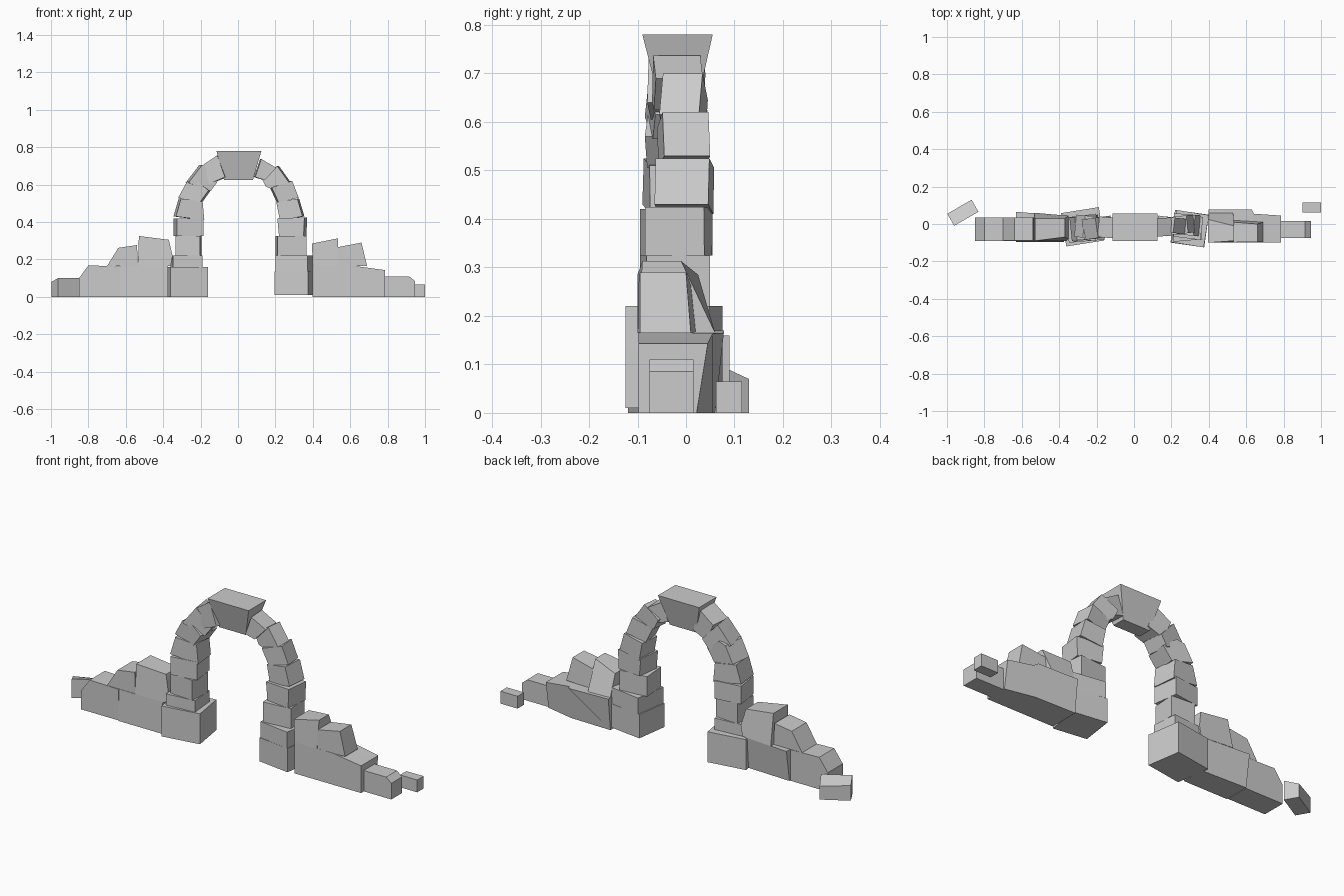
import bpy, bmesh, math


def stone(name, pts, y0, y1, yaw=0.0, smooth=False):
    """Cut stone: xz outline (x, z[, front y, back y]) run from y0 to y1.
    With a yaw it turns about its own centre and keeps its overall extents."""
    a = math.radians(yaw)
    c, s = math.cos(a), math.sin(a)
    xs = [p[0] for p in pts]
    cx, cy = (min(xs) + max(xs)) / 2, (y0 + y1) / 2
    W, D = max(xs) - min(xs), y1 - y0
    k = c * c - s * s
    fx = (W * c - D * abs(s)) / k / W
    fy = (D * c - W * abs(s)) / k / D

    def place(x, y, z):
        u, v = (x - cx) * fx, (y - cy) * fy
        return (cx + u * c - v * s, cy + u * s + v * c, z)

    bm = bmesh.new()
    front = [bm.verts.new(place(p[0], p[2] if len(p) > 2 else y0, p[1])) for p in pts]
    back = [bm.verts.new(place(p[0], p[3] if len(p) > 2 else y1, p[1])) for p in pts]
    n = len(pts)
    bm.faces.new(front)
    bm.faces.new(back[::-1])
    for i in range(n):
        j = (i + 1) % n
        bm.faces.new((front[i], back[i], back[j], front[j]))
    bmesh.ops.recalc_face_normals(bm, faces=bm.faces[:])
    me = bpy.data.meshes.new(name)
    bm.to_mesh(me)
    bm.free()
    ob = bpy.data.objects.new(name, me)
    bpy.context.collection.objects.link(ob)
    if smooth:
        bpy.ops.object.select_all(action='DESELECT')
        ob.select_set(True)
        bpy.context.view_layer.objects.active = ob
        bpy.ops.object.shade_smooth_by_angle(angle=math.radians(30))
    return ob


def box(x0, x1, z0, z1):
    return [(x0, z0), (x1, z0), (x1, z1), (x0, z1)]


# Left pillar
stone("left_base", box(-.39, -.16, 0, .16), -.12, .09, 9)
stone("left_pillar_1", box(-.36, -.19, .16, .22), -.10, .05, 5)
stone("left_pillar_2", box(-.335, -.195, .22, .325), -.09, .04, -4)
stone("left_pillar_3", box(-.345, -.185, .325, .42), -.095, .055, 8)

# Left arch stones
stone("left_arch_1", [(-.345, .43), (-.18, .41), (-.19, .51), (-.315, .525)], -.09, .05, 6)
stone("left_arch_2", [(-.32, .53), (-.195, .505), (-.145, .57), (-.225, .625), (-.27, .615)], -.085, .05, -6)
stone("left_arch_3", [(-.28, .61), (-.15, .565), (-.11, .615), (-.20, .705)], -.085, .045, 8)
stone("left_arch_4", [(-.195, .70), (-.15, .605), (-.06, .64), (-.105, .757)], -.08, .04, -5)

# Keystone, tapered downwards in both directions
stone("keystone", [(-.115, .78, -.09, .055), (-.075, .625, -.05, .02),
                   (.08, .625, -.05, .02), (.125, .78, -.09, .055)], -.09, .055)

# Right pillar
stone("right_base", box(.195, .40, .01, .135), -.125, .075, -8)
stone("right_pillar_1", box(.20, .40, .135, .22), -.125, .075, -9)
stone("right_pillar_2", box(.20, .365, .22, .325), -.095, .05, 5)
stone("right_pillar_3", [(.22, .325), (.365, .325), (.37, .425), (.21, .42)], -.085, .055, -7)

# Right arch stones
stone("right_arch_1", [(.225, .41), (.355, .43), (.325, .525), (.205, .505)], -.065, .058, -5)
stone("right_arch_2", [(.21, .505), (.325, .53), (.287, .62), (.17, .585)], -.06, .05, 6)
stone("right_arch_3", [(.20, .57), (.28, .615), (.215, .70), (.12, .645), (.15, .59)], -.055, .045, -7)
stone("right_arch_4", [(.14, .625), (.205, .69), (.12, .737), (.085, .64)], -.07, .035, 4)

# Left ruined wall
stone("left_wall_inner", [(-.63, 0, -.095, .04), (-.375, 0, -.095, .03),
                          (-.375, .165, -.09, .045), (-.63, .165, -.09, .065)], -.095, .065, 0, True)
stone("left_wall_outer", [(-.85, 0), (-.632, 0), (-.632, .163), (-.80, .168), (-.85, .10)], -.09, .035, 0, True)
stone("left_wall_top_outer", [(-.70, .165), (-.535, .165), (-.54, .277), (-.64, .262)], -.088, .035, 0, True)
stone("left_wall_top_inner", [(-.535, .165, -.09, .06), (-.36, .165, -.09, .045), (-.35, .22, -.08, .045),
                              (-.37, .305, -.07, .03), (-.53, .325, -.09, .03)], -.09, .06, 0, True)

# Right ruined wall
stone("right_wall_long", [(.398, 0, -.098, .06), (.63, 0, -.098, .055), (.785, 0, -.098, .022),
                          (.785, .143, -.098, .045), (.64, .163, -.098, .055),
                          (.63, .165, -.098, .078), (.398, .17, -.098, .078)], -.098, .078, 0, True)
stone("right_wall_top_inner", [(.40, .165, -.10, .06), (.53, .165, -.10, .06),
                               (.535, .313, -.09, -.01), (.535, .27, -.09, .03)][:3]
      + [(.395, .285, -.10, .025)], -.10, .06, 0, True)
stone("right_wall_top_outer", [(.53, .165, -.098, .02), (.69, .165, -.095, .01),
                               (.66, .29, -.095, 0), (.53, .265, -.098, .01)], -.098, .02, 0, True)
stone("right_wall_end", [(.785, 0), (.945, 0), (.945, .085), (.915, .11), (.785, .11)], -.075, .015)

# Loose fallen stones
loose = stone("left_loose_stone", box(-.075, .075, 0, .10), -.037, .037)
for v in loose.data.vertices:
    if v.co.z > .05 and v.co.y > 0:
        v.co.z = .08
    if v.co.z > .05 and v.co.y > 0 and v.co.x > 0:
        v.co.z = .07
loose.location = (-.915, .06, 0)
loose.rotation_euler.z = math.radians(30)
stone("right_loose_stone", box(.90, 1.0, 0, .065), .062, .115)
